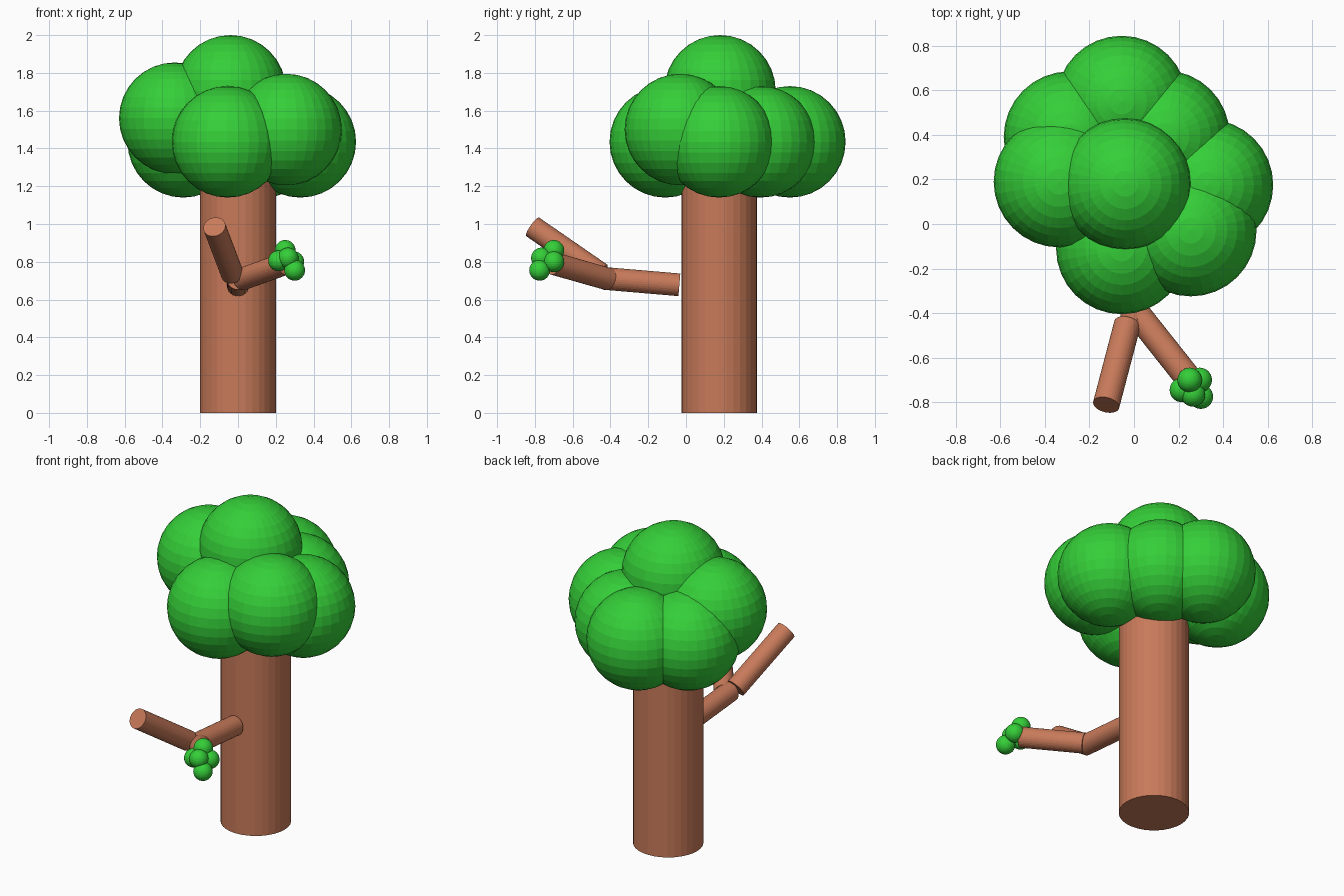
import bpy
from mathutils import Vector

if "Cube" in bpy.data.objects:
    bpy.data.objects.remove(bpy.data.objects["Cube"])


def material(name, color):
    m = bpy.data.materials.new(name)
    m.diffuse_color = (*color, 1)
    m.use_nodes = True
    m.node_tree.nodes["Principled BSDF"].inputs["Base Color"].default_value = m.diffuse_color
    return m


bark = material("bark_brown", (0.578, 0.195, 0.102))
leaf = material("leaf_green", (0.035, 0.62, 0.04))


def limb(name, start, end, radius):
    a, b = Vector(start), Vector(end)
    bpy.ops.mesh.primitive_cylinder_add(vertices=32, radius=radius, depth=(b - a).length,
                                        location=(a + b) / 2)
    o = bpy.context.object
    o.rotation_euler = (b - a).to_track_quat('Z', 'Y').to_euler()
    o.name = name
    o.data.materials.append(bark)


def clump(name, centres, radius):
    for i, c in enumerate(centres, 1):
        bpy.ops.mesh.primitive_uv_sphere_add(segments=32, ring_count=16, radius=radius, location=c)
        o = bpy.context.object
        o.name = f"{name}_{i}"
        o.data.materials.append(leaf)


# Trunk and forked side branch
limb("trunk", (0, 0.176, 0), (0, 0.176, 1.4), 0.2)
limb("branch_base", (0, -0.035, 0.678), (0, -0.435, 0.712), 0.06)
limb("branch_bare_fork", (-0.03, -0.45, 0.735), (-0.125, -0.812, 0.985), 0.06)
limb("branch_leafy_fork", (0.02, -0.41, 0.708), (0.25, -0.70, 0.79), 0.06)

# Crown of large round leaf masses
clump("crown", [
    (-0.04, 0.18, 1.705),
    (-0.335, 0.19, 1.56),
    (-0.055, -0.11, 1.435),
    (0.255, -0.03, 1.50),
    (0.33, 0.175, 1.435),
    (0.135, 0.395, 1.435),
    (-0.055, 0.55, 1.435),
    (-0.29, 0.39, 1.435),
], 0.295)

# Small leaf cluster on the branch tip
clump("twig_leaves", [
    (0.25, -0.70, 0.86),
    (0.215, -0.745, 0.805),
    (0.295, -0.70, 0.80),
    (0.30, -0.775, 0.755),
    (0.265, -0.765, 0.82),
], 0.055)
